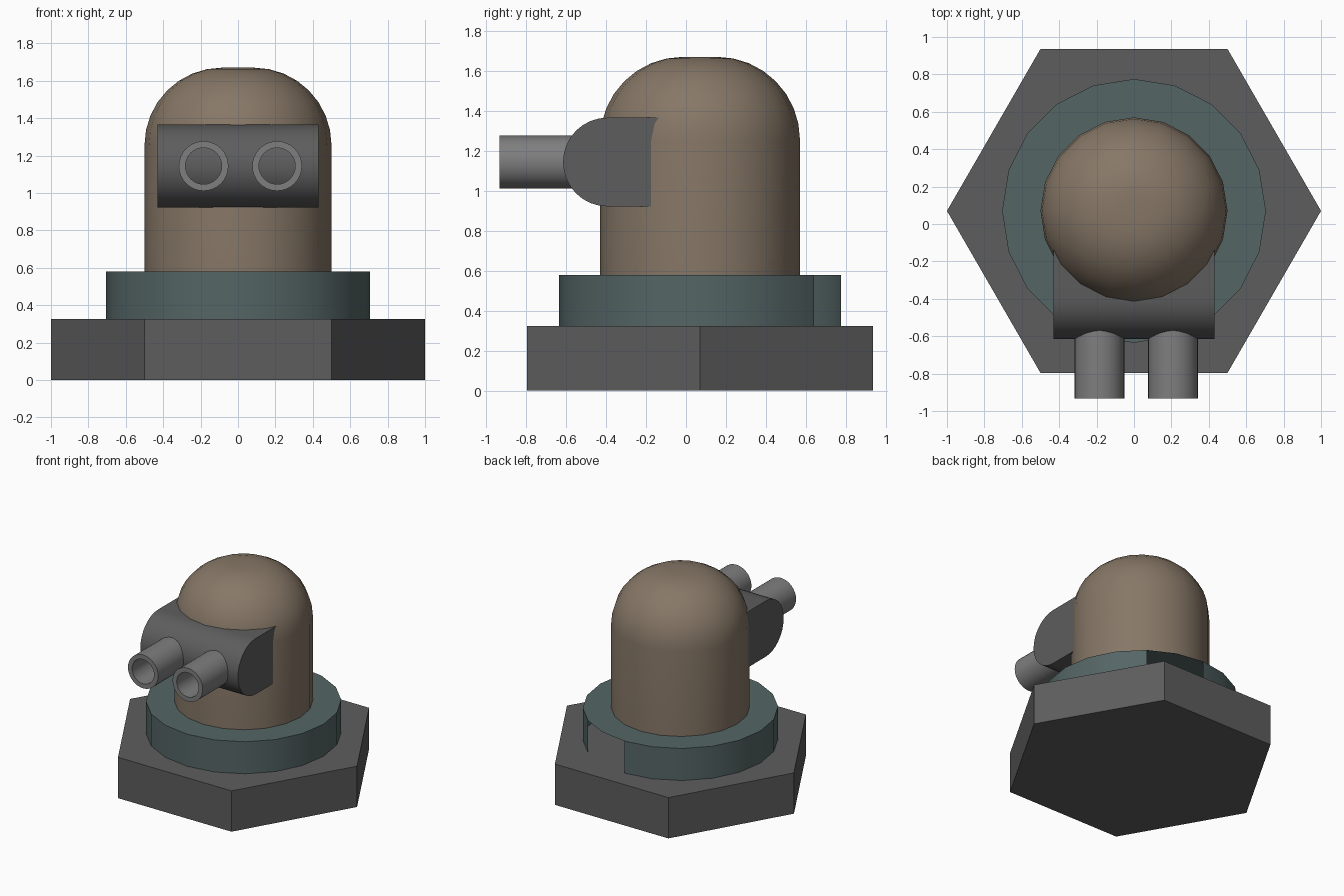
import bpy, bmesh
from math import sin, cos, pi, radians
from mathutils import Matrix, Vector

if "Cube" in bpy.data.objects:
    bpy.data.objects.remove(bpy.data.objects["Cube"])

CY = 0.07  # y of the turret axis


def material(name, rgb):
    m = bpy.data.materials.new(name)
    m.diffuse_color = (*rgb, 1)
    m.use_nodes = True
    m.node_tree.nodes["Principled BSDF"].inputs["Base Color"].default_value = m.diffuse_color
    return m


DARK = material("dark_metal", (0.11, 0.11, 0.11))
LIGHT = material("light_metal", (0.21, 0.21, 0.21))
TEAL = material("teal_metal", (0.09, 0.13, 0.13))
BROWN = material("brown_metal", (0.24, 0.185, 0.135))


def finish(bm, name, mat, smooth=True):
    bmesh.ops.remove_doubles(bm, verts=bm.verts, dist=1e-5)
    bmesh.ops.recalc_face_normals(bm, faces=bm.faces)
    me = bpy.data.meshes.new(name)
    bm.to_mesh(me)
    bm.free()
    me.materials.append(mat)
    ob = bpy.data.objects.new(name, me)
    bpy.context.collection.objects.link(ob)
    if smooth:
        bpy.ops.object.select_all(action='DESELECT')
        ob.select_set(True)
        bpy.context.view_layer.objects.active = ob
        bpy.ops.object.shade_smooth_by_angle(angle=radians(30))
    return ob


def lathe(profile, sides, closed=False):
    """Turn an (r, z) profile around z."""
    bm = bmesh.new()
    rings = [[bm.verts.new((r * cos(2 * pi * i / sides), r * sin(2 * pi * i / sides), z))
              for i in range(sides)] for r, z in profile]
    pairs = list(zip(rings, rings[1:]))
    if closed:
        pairs.append((rings[-1], rings[0]))
    for a, b in pairs:
        for i in range(sides):
            j = (i + 1) % sides
            bm.faces.new((a[i], a[j], b[j], b[i]))
    bmesh.ops.remove_doubles(bm, verts=bm.verts, dist=1e-5)
    return bm


AXIS = Matrix.Translation((0, CY, 0))

# hexagonal base plate
bm = lathe([(0, 0), (1, 0), (1, 0.325), (0, 0.325)], 6)
bm.transform(AXIS)
bmesh.ops.dissolve_limit(bm, angle_limit=0.01, verts=bm.verts, edges=bm.edges)
finish(bm, "hex_base", DARK, smooth=False)

# collar, open on two side panels at the back right
bm = lathe([(0.705, 0.325), (0.705, 0.58), (0, 0.58)], 20)
bm.normal_update()
gap = Vector((cos(radians(72)), sin(radians(72)), 0))
panels = [f for f in bm.faces if abs(f.normal.z) < 0.5
          and f.calc_center_median().xy.normalized().dot(gap.xy) > cos(radians(12))]
bmesh.ops.delete(bm, geom=panels, context='FACES')
bm.transform(AXIS)
finish(bm, "collar", TEAL)

# domed turret with a rounded shoulder
R = 0.415
profile = [(0.5, 0.58)]
profile += [(0.085 + R * cos(a), 1.255 + R * sin(a)) for a in [pi / 2 * k / 8 for k in range(9)]]
profile.append((0, 1.67))
bm = lathe(profile, 20)
bm.transform(AXIS)
finish(bm, "turret_dome", BROWN)

# gun housing with a rounded front, sunk into the dome
bm = bmesh.new()
h, zc, yc = 0.222, 1.144, -0.393
outline = [(-0.1, zc - h)]
outline += [(yc - h * sin(pi * k / 16), zc - h * cos(pi * k / 16)) for k in range(17)]
outline.append((-0.1, zc + h))
face = bm.faces.new([bm.verts.new((-0.43, y, z)) for y, z in outline])
ext = bmesh.ops.extrude_face_region(bm, geom=[face], use_keep_orig=True)
bmesh.ops.translate(bm, vec=(0.86, 0, 0),
                    verts=[v for v in ext["geom"] if isinstance(v, bmesh.types.BMVert)])
finish(bm, "gun_housing", DARK)

# pair of hollow barrels
for side, x in (("left", -0.184), ("right", 0.209)):
    bm = lathe([(0.133, 0), (0.133, 0.38), (0.097, 0.38), (0.097, 0)], 32, closed=True)
    bm.transform(Matrix.Translation((x, -0.552, zc)) @ Matrix.Rotation(pi / 2, 4, 'X'))
    finish(bm, side + "_barrel", LIGHT)
